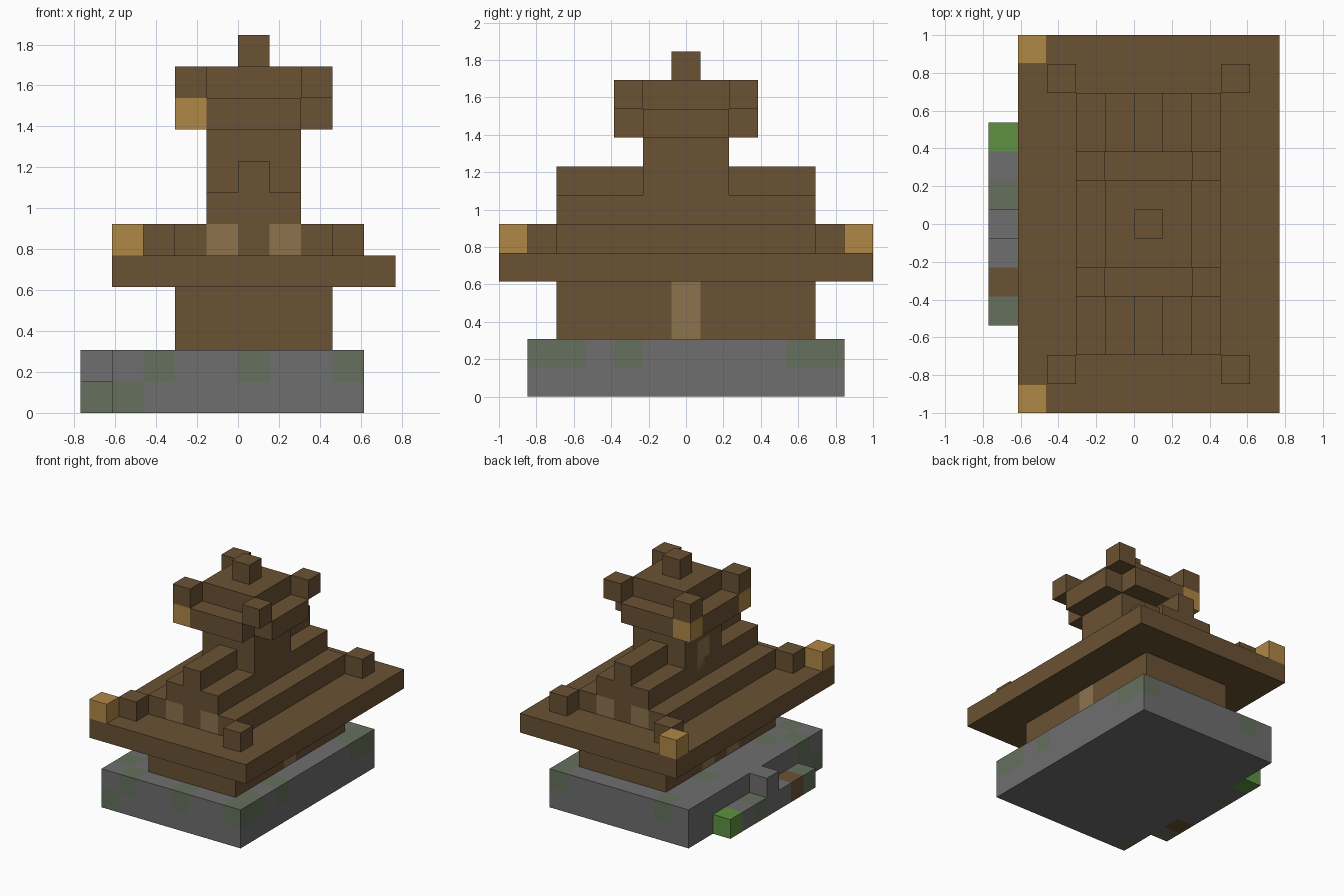
import bpy, bmesh
from mathutils import Vector

cube = bpy.data.objects.get("Cube")
if cube:
    bpy.data.objects.remove(cube, do_unlink=True)

U = 2 / 13  # one block


def material(name, rgb):
    m = bpy.data.materials.new(name)
    m.use_nodes = True
    m.diffuse_color = (*rgb, 1)
    bsdf = m.node_tree.nodes["Principled BSDF"]
    bsdf.inputs["Base Color"].default_value = (*rgb, 1)
    bsdf.inputs["Roughness"].default_value = 0.9
    return m


wood = material("brown_wood", (0.144, 0.084, 0.033))
stone = material("grey_stone", (0.156, 0.156, 0.156))
moss = material("mossy_stone", (0.130, 0.162, 0.109))
pane = material("tan_window", (0.262, 0.171, 0.076))
glow = material("amber_lamp", (0.434, 0.246, 0.061))
grass = material("green_grass", (0.112, 0.283, 0.051))


def block(name, x, y, z, mat, patch_mat=None, patches=()):
    """Box given by ranges in blocks; faces of the patch cells get patch_mat."""
    spans = (x, y, z)
    bm = bmesh.new()
    bmesh.ops.create_cube(bm, size=1)
    for v in bm.verts:
        v.co = Vector([lo + (c + 0.5) * (hi - lo) for c, (lo, hi) in zip(v.co, spans)])
    # cut the faces along the patch borders
    for axis in range(3):
        normal = Vector([float(i == axis) for i in range(3)])
        for cut in sorted({c for p in patches for c in p[axis]}):
            if spans[axis][0] < cut < spans[axis][1]:
                bmesh.ops.bisect_plane(bm, geom=bm.verts[:] + bm.edges[:] + bm.faces[:],
                                       plane_co=normal * cut, plane_no=normal)
    bm.normal_update()
    for f in bm.faces:
        inside = f.calc_center_median() - f.normal * 0.4
        f.material_index = int(any(all(lo < c < hi for c, (lo, hi) in zip(inside, p))
                                   for p in patches))
    bmesh.ops.scale(bm, vec=(U, U, U), verts=bm.verts)
    me = bpy.data.meshes.new(name)
    bm.to_mesh(me)
    bm.free()
    me.materials.append(mat)
    if patch_mat:
        me.materials.append(patch_mat)
    ob = bpy.data.objects.new(name, me)
    bpy.context.collection.objects.link(ob)
    return ob


def cell(x, y):
    """Range of one block, or a longer run, from its low edge."""
    return (x, x + 1), (y, y + 1)


# stone base with mossy blocks
top = (1, 2)
spots = [(-3, -5.5), (0, -5.5), (3, -5.5), (3, -4.5), (3, -2.5), (3, 3.5), (3, 4.5),
         (-3, 4.5), (-3, 1.5), (-3, -3.5), (-4, -4.5)]
mossy = [(*cell(a, b), top) for a, b in spots] + [(*cell(-4, -5.5), (0, 1))]
block("stone_base", (-4, 4), (-5.5, 5.5), (0, 2), stone, moss, mossy)

# low entrance ledge along the side
ledge = [("mossy_ledge_front", -3.5, -2.5, moss), ("wood_ledge", -2.5, -1.5, wood),
         ("stone_ledge_middle", -1.5, 0.5, stone), ("mossy_ledge_middle", 0.5, 1.5, moss),
         ("stone_ledge_back", 1.5, 2.5, stone), ("grass_block", 2.5, 3.5, grass)]
for name, a, b, mat in ledge:
    block(name, (-5, -4), (a, b), (0, 1), mat)
block("entrance_step", (-5, -4), (-0.5, 0.5), (1, 2), stone)

# ground storey and wide eave
block("ground_storey", (-2, 3), (-4.5, 4.5), (2, 4), wood, pane,
      [((2, 3), (-0.5, 0.5), (2, 4)),
       ((-2, -1), (-1.5, -0.5), (2, 4)), ((-2, -1), (0.5, 1.5), (2, 4))])
block("wide_eave", (-4, 5), (-6.5, 6.5), (4, 5), wood)

# stepped gable roof with windows in both ends
block("upper_storey", (-2, 3), (-4.5, 4.5), (5, 6), wood, pane,
      [(*cell(x, y), (5, 6)) for x in (-1, 1) for y in (-4.5, 3.5)])
block("roof_step", (-1, 2), (-4.5, 4.5), (6, 7), wood)
block("roof_ridge", (0, 1), (-4.5, 4.5), (7, 8), wood)

# tower and its cross-shaped crown
block("tower", (-1, 2), (-1.5, 1.5), (6, 9), wood, pane,
      [((-1, 0), (-0.5, 0.5), (6, 8))])
block("crown_slab", (-2, 3), (-1.5, 1.5), (9, 10), wood)
block("crown_top", (-1, 2), (-1.5, 1.5), (10, 11), wood)
block("finial", (0, 1), (-0.5, 0.5), (11, 12), wood)

# parts mirrored front to back
for side, s in (("front", -1), ("back", 1)):
    def run(a, b):
        return tuple(sorted((s * a, s * b)))
    block(side + "_crown_wing", (-1, 2), run(1.5, 2.5), (9, 10), wood)
    for label, x, px in (("right", -2, -3), ("left", 2, 3)):
        block(f"{side}_{label}_crown_post", (x, x + 1), run(1.5, 2.5), (10, 11), wood)
        block(f"{side}_{label}_eave_post", (px, px + 1), run(4.5, 5.5), (5, 6), wood)
    block(side + "_crown_lamp", (-2, -1), run(1.5, 2.5), (9, 10), glow)
    block(side + "_eave_lamp", (-4, -3), run(5.5, 6.5), (5, 6), glow)
